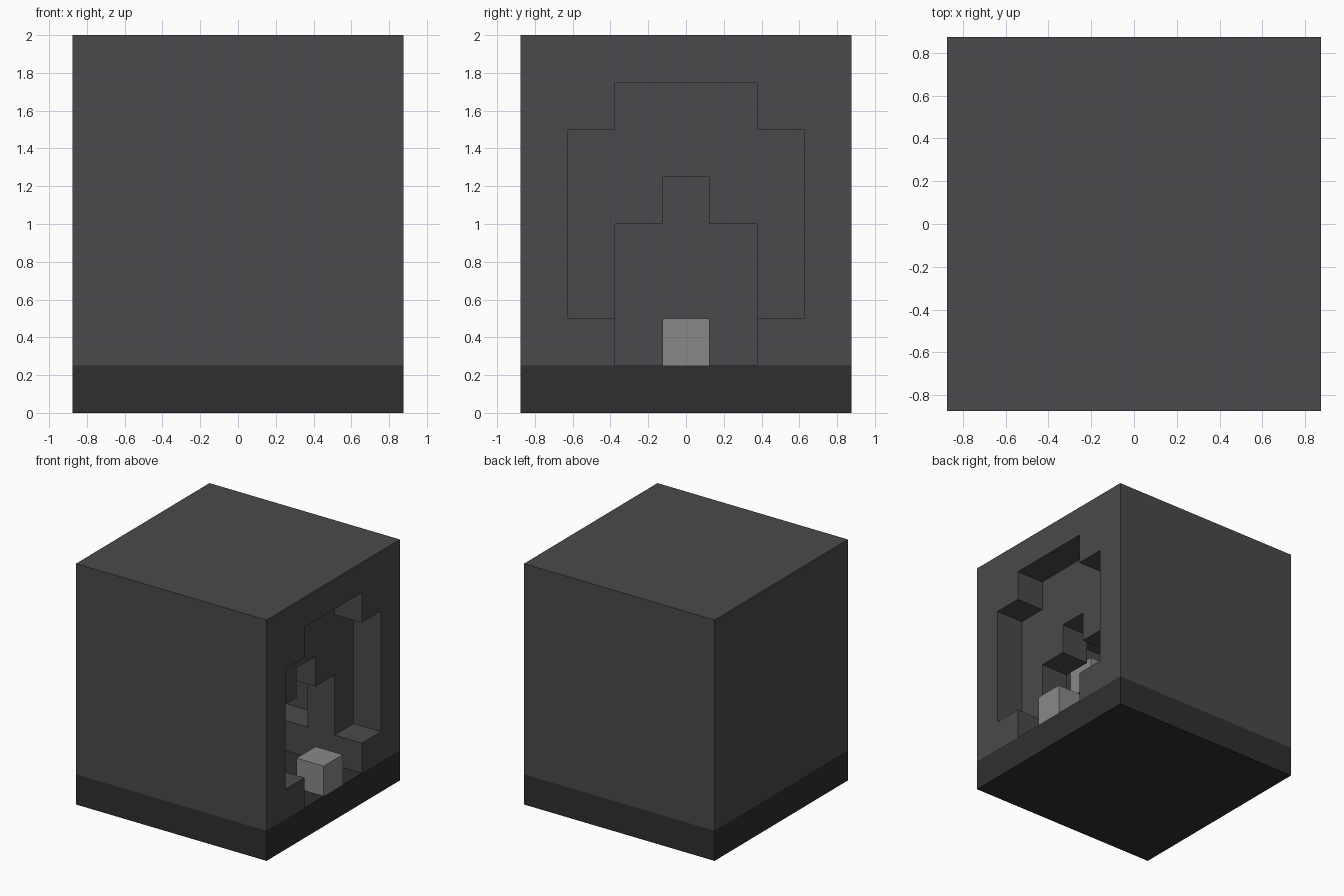
import bpy
import bmesh

U = 0.25  # one block

cube = bpy.data.objects.get("Cube")
if cube:
    bpy.data.objects.remove(cube, do_unlink=True)


def material(name, rgb):
    mat = bpy.data.materials.new(name)
    mat.use_nodes = True
    colour = (*rgb, 1)
    mat.diffuse_color = colour
    mat.node_tree.nodes["Principled BSDF"].inputs["Base Color"].default_value = colour
    return mat


stone = material("grey stone", (0.068, 0.067, 0.074))
dark = material("dark base", (0.028, 0.028, 0.028))
pale = material("pale stone", (0.25, 0.25, 0.25))


def make_object(name, bm, mat):
    bmesh.ops.recalc_face_normals(bm, faces=bm.faces)
    mesh = bpy.data.meshes.new(name)
    bm.to_mesh(mesh)
    bm.free()
    mesh.materials.append(mat)
    obj = bpy.data.objects.new(name, mesh)
    bpy.context.collection.objects.link(obj)
    return obj


def box(name, centre, size, mat):
    """Box with its centre and size in blocks."""
    bm = bmesh.new()
    bmesh.ops.create_cube(bm, size=1)
    for v in bm.verts:
        v.co = [(c + p * s) * U for c, p, s in zip(centre, v.co, size)]
    return make_object(name, bm, mat)


def arch(name, x0, x1, half):
    """Symmetric stepped profile of (y, z), extruded along x, in blocks."""
    outline = half + [(-y, z) for y, z in reversed(half)]
    bm = bmesh.new()
    face = bm.faces.new([bm.verts.new((x0 * U, y * U, z * U)) for y, z in outline])
    result = bmesh.ops.extrude_face_region(bm, geom=[face])
    moved = [g for g in result["geom"] if isinstance(g, bmesh.types.BMVert)]
    bmesh.ops.translate(bm, verts=moved, vec=((x1 - x0) * U, 0, 0))
    obj = make_object(name, bm, stone)
    obj.hide_render = True
    return obj


# Plinth and main block
box("base", (0, 0, 0.5), (7, 7, 1), dark)
body = box("body", (0, 0, 4.5), (7, 7, 7), stone)

# Recess, doorway and inner chamber cut out of the block
wide = [(1.5, 0.5), (1.5, 2), (2.5, 2), (2.5, 6), (1.5, 6), (1.5, 7)]
door = [(1.5, 0.5), (1.5, 4), (0.5, 4), (0.5, 5)]
cutters = [
    arch("recess_cutter", 2.5, 4, wide),
    arch("chamber_cutter", -1.5, 1.5, wide),
    arch("door_cutter", 1, 3, door),
]
bpy.context.view_layer.objects.active = body
for cutter in cutters:
    mod = body.modifiers.new(cutter.name, "BOOLEAN")
    mod.operation = "DIFFERENCE"
    mod.solver = "EXACT"
    mod.object = cutter
    bpy.ops.object.modifier_apply(modifier=mod.name)
    bpy.data.objects.remove(cutter, do_unlink=True)

# Doorstep and the pair of wall lamps inside
box("doorstep", (3, 0, 1.5), (1, 1, 1), pale)
for side, name in ((1, "back_lamp"), (-1, "front_lamp")):
    box(name, (0, 2 * side, 4.5), (1, 1, 1), pale)
